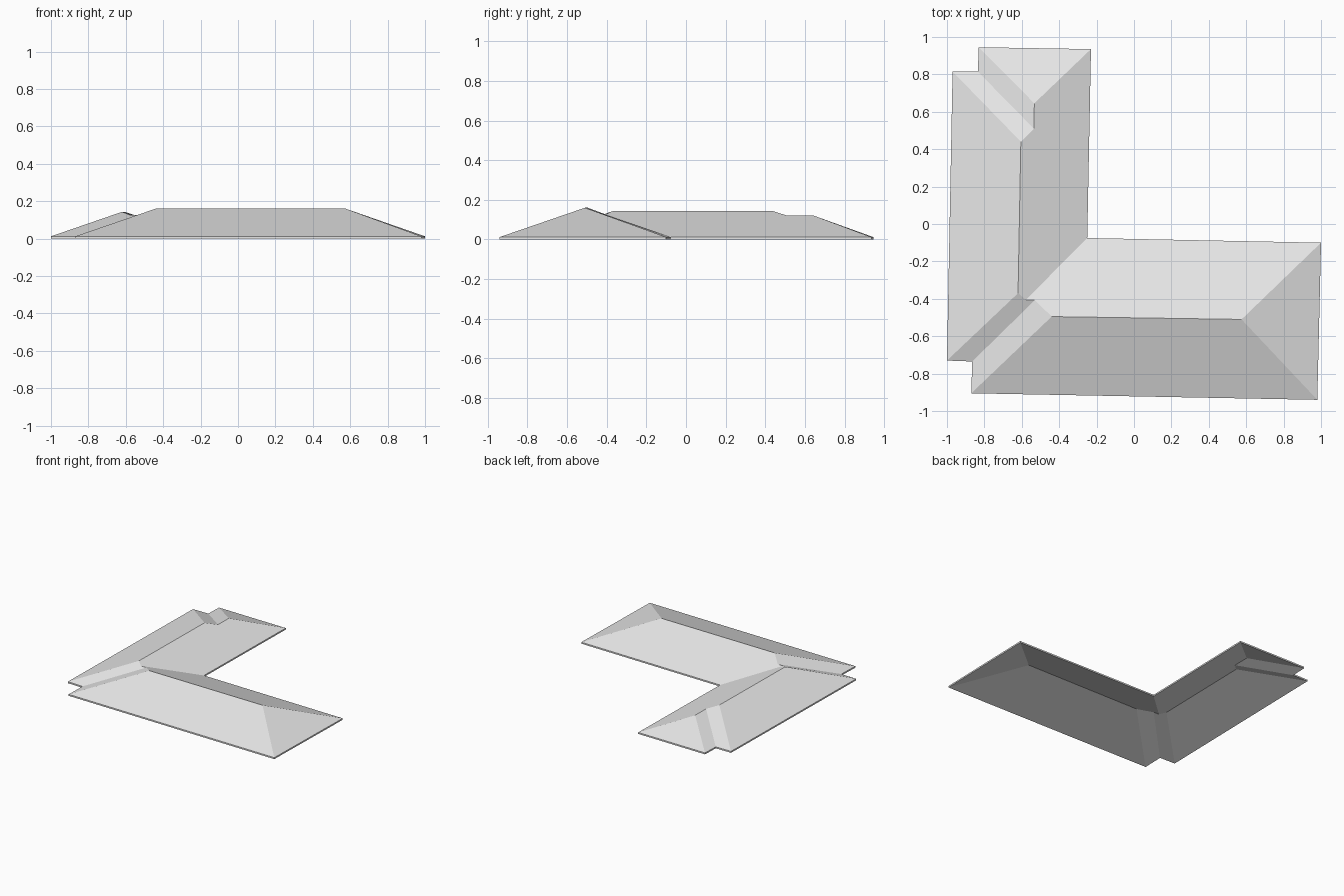
import bpy
import bmesh

cube = bpy.data.objects.get("Cube")
if cube:
    bpy.data.objects.remove(cube, do_unlink=True)

# Heights of the roof sheet and its three ridge levels
THICKNESS = 0.012
EAVE, LOW, VALLEY, MIDDLE, HIGH = THICKNESS, 0.12, 0.127, 0.143, 0.16

# Corners of the eaves, then ends of ridges, hips and valleys
points = {
    "north_west": (-0.83, 0.945, EAVE),
    "north_east": (-0.23, 0.935, EAVE),
    "inner": (-0.25, -0.075, EAVE),
    "east_back": (1.0, -0.10, EAVE),
    "east_front": (0.98, -0.94, EAVE),
    "south_west": (-0.87, -0.905, EAVE),
    "front_notch": (-0.865, -0.735, EAVE),
    "west_front": (-1.0, -0.73, EAVE),
    "west_back": (-0.97, 0.815, EAVE),
    "back_notch": (-0.835, 0.815, EAVE),
    "low_back": (-0.533, 0.645, LOW),
    "low_front": (-0.535, 0.51, LOW),
    "middle_back": (-0.605, 0.44, MIDDLE),
    "middle_front": (-0.62, -0.37, MIDDLE),
    "valley_west": (-0.578, -0.405, VALLEY),
    "valley_east": (-0.53, -0.407, VALLEY),
    "high_west": (-0.44, -0.495, HIGH),
    "high_east": (0.575, -0.51, HIGH),
}

# Every slope is one flat face, counter-clockwise from above
slopes = [
    "north_west low_back north_east",
    "north_west back_notch low_front low_back",
    "back_notch west_back middle_back low_front",
    "west_back west_front middle_front middle_back",
    "west_front front_notch valley_east valley_west middle_front",
    "front_notch south_west high_west valley_east",
    "south_west east_front high_east high_west",
    "east_front east_back high_east",
    "east_back inner valley_west valley_east high_west high_east",
    "inner north_east low_back low_front middle_back middle_front valley_west",
]


def add_layer(bm, drop, flip):
    """Add all slopes, lowered by drop; return the corners by name."""
    verts = {n: bm.verts.new((x, y, z - drop)) for n, (x, y, z) in points.items()}
    for slope in slopes:
        names = slope.split()
        bm.faces.new([verts[n] for n in (reversed(names) if flip else names)])
    return verts


# Thin sheet: upper side, underside and the narrow eave edge
bm = bmesh.new()
top = add_layer(bm, 0, False)
under = add_layer(bm, THICKNESS, True)
eaves = [n for n, p in points.items() if p[2] == EAVE]
for a, b in zip(eaves, eaves[1:] + eaves[:1]):
    bm.faces.new((top[a], top[b], under[b], under[a]))
bmesh.ops.recalc_face_normals(bm, faces=bm.faces)

mesh = bpy.data.meshes.new("hip_roof")
bm.to_mesh(mesh)
bm.free()
roof = bpy.data.objects.new("hip_roof", mesh)
bpy.context.collection.objects.link(roof)

# Plain light grey roof
colour = (0.8, 0.8, 0.8, 1)
mat = bpy.data.materials.new("light grey")
mat.use_nodes = True
mat.diffuse_color = colour
mat.node_tree.nodes["Principled BSDF"].inputs["Base Color"].default_value = colour
mesh.materials.append(mat)
